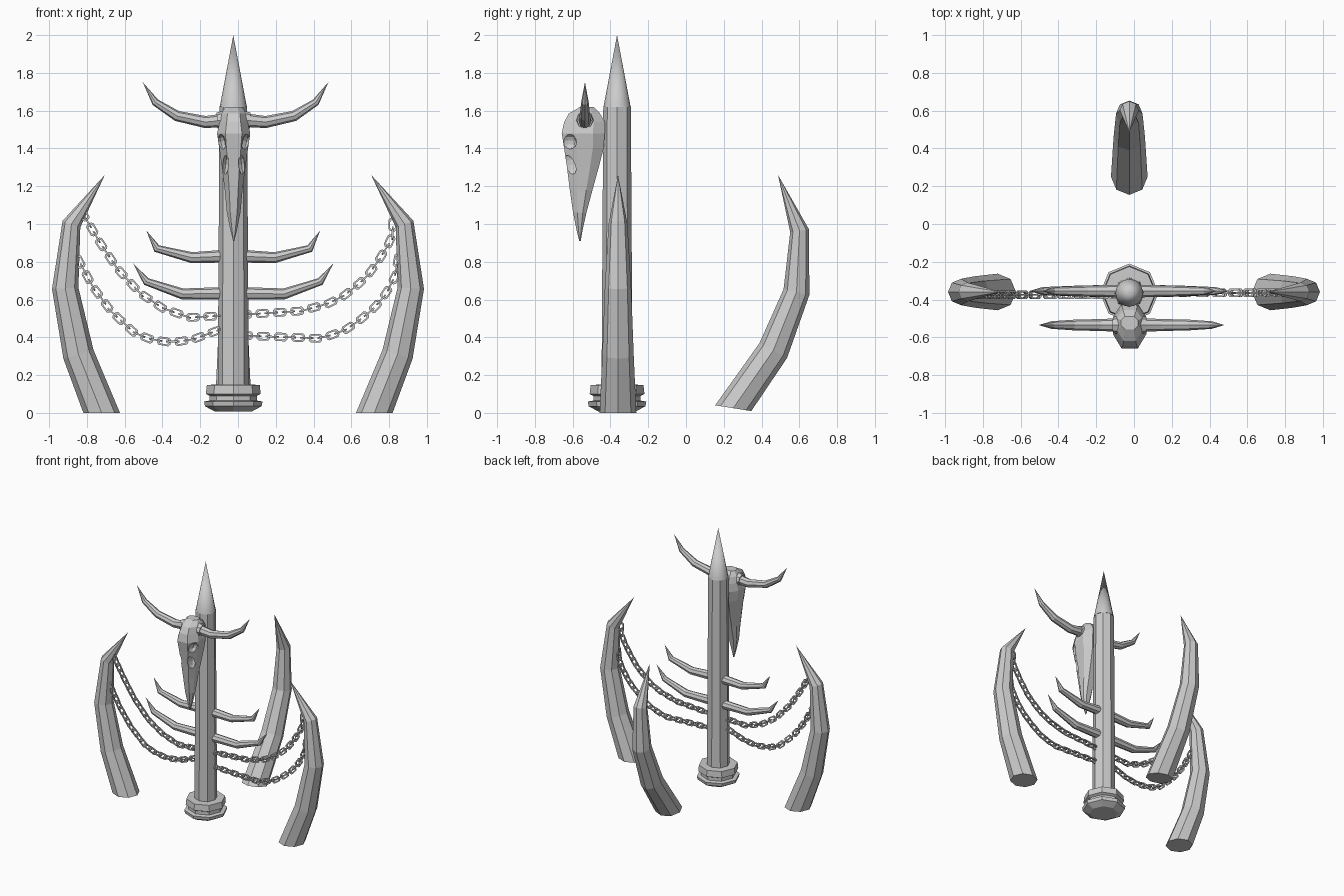
import bpy, bmesh, math
from mathutils import Vector, Matrix

if "Cube" in bpy.data.objects:
    bpy.data.objects.remove(bpy.data.objects["Cube"])

PX, PY = -0.025, -0.365   # post axis


def finish(bm, name):
    bmesh.ops.remove_doubles(bm, verts=bm.verts, dist=1e-4)
    bmesh.ops.recalc_face_normals(bm, faces=bm.faces)
    me = bpy.data.meshes.new(name)
    bm.to_mesh(me)
    bm.free()
    ob = bpy.data.objects.new(name, me)
    bpy.context.collection.objects.link(ob)
    return ob


def skin(bm, rings, closed=False, cap_start=True, cap_end=True):
    vs = [[bm.verts.new(p) for p in r] for r in rings]
    pairs = list(zip(vs, vs[1:])) + ([(vs[-1], vs[0])] if closed else [])
    n = len(rings[0])
    for a, b in pairs:
        for i in range(n):
            j = (i + 1) % n
            bm.faces.new((a[i], a[j], b[j], b[i]))
    if not closed:
        if cap_start:
            bm.faces.new(vs[0])
        if cap_end:
            bm.faces.new(vs[-1])


def sweep(name, pts, radii, normal, sides=8, start=None):
    """Tapered tube along a planar path."""
    pts, n, rings = [Vector(p) for p in pts], Vector(normal), []
    for i, (p, r) in enumerate(zip(pts, radii)):
        d0 = (p - pts[max(i - 1, 0)]).normalized()
        d1 = (pts[min(i + 1, len(pts) - 1)] - p).normalized()
        t = (d0 + d1).normalized()
        if i == 0 and start:
            t = Vector(start).normalized()
        b = t.cross(n)
        rings.append([p + r * (math.cos(a) * n + math.sin(a) * b)
                      for a in (2 * math.pi * k / sides for k in range(sides))])
    bm = bmesh.new()
    skin(bm, rings, cap_start=radii[0] > 0, cap_end=radii[-1] > 0)
    return finish(bm, name)


def lathe(name, profile, sides=8):
    rings = [[(PX + r * math.cos(2 * math.pi * k / sides),
               PY + r * math.sin(2 * math.pi * k / sides), z) for k in range(sides)]
             for z, r in profile]
    bm = bmesh.new()
    skin(bm, rings, cap_end=profile[-1][1] > 0)
    return finish(bm, name)


# Post, pointed tip and stepped foot
lathe("post", [(0.02, 0.083), (1.62, 0.073)])
tip = lathe("post_tip", [(1.62, 0.073), (1.63, 0.07), (2.0, 0)], 16)
for f in tip.data.polygons:
    f.use_smooth = len(f.vertices) < 5
lathe("post_foot", [(0.008, 0.1), (0.035, 0.15), (0.06, 0.155), (0.065, 0.125),
                    (0.09, 0.125), (0.1, 0.145), (0.148, 0.14), (0.15, 0.08)])

# Ground tusks: a mirrored pair and one behind
side_path = [(0.722, 0), (0.845, 0.31), (0.915, 0.66), (0.882, 1.0), (0.705, 1.26)]
tusk_r = [0.097, 0.083, 0.07, 0.05, 0]
for s, side in ((1, "right"), (-1, "left")):
    sweep(side + "_tusk", [(s * x, -0.36, z) for x, z in side_path], tusk_r,
          (0, 1, 0), start=(0, 0, 1))
back_path = [(0.25, 0.025), (0.462, 0.33), (0.585, 0.64), (0.601, 0.965), (0.487, 1.26)]
sweep("back_tusk", [(-0.025, y, z) for y, z in back_path], tusk_r, (1, 0, 0),
      start=(0, 0.16, 1))

# Crossing horns on the post
for name, half, zs in (("upper", (0.46, 0.405, 0.22, 0.08), (0.965, 0.87, 0.822, 0.828)),
                       ("lower", (0.53, 0.46, 0.27, 0.08), (0.79, 0.695, 0.63, 0.632))):
    left = [(PX - h, -0.355, z) for h, z in zip(half, zs)]
    right = [(PX + h, -0.355, z) for h, z in reversed(list(zip(half, zs)))]
    r = [0, 0.021, 0.029, 0.033]
    sweep(name + "_cross_horn", left + right, r + r[::-1], (0, 1, 0))

# Skull body from stacked sections: z, front y, back y, half width
SX = -0.023
sections = [(1.62, -0.56, -0.49, 0.045), (1.585, -0.62, -0.455, 0.065),
            (1.54, -0.645, -0.43, 0.074), (1.48, -0.658, -0.43, 0.088),
            (1.40, -0.645, -0.436, 0.076), (1.30, -0.63, -0.462, 0.062),
            (1.18, -0.615, -0.495, 0.047), (1.06, -0.598, -0.527, 0.036),
            (0.97, -0.58, -0.547, 0.018), (0.91, -0.565, -0.557, 0.003)]
rings = []
for z, yf, yb, w in sections:
    yc, d = (yf + yb) / 2, (yb - yf) / 2
    rings.append([(SX + w * x, yc + d * y, z) for x, y in
                  ((1, -.35), (.5, -1), (-.5, -1), (-1, -.35),
                   (-1, .45), (-.55, 1), (.55, 1), (1, .45))])
bm = bmesh.new()
skin(bm, rings)
skull = finish(bm, "skull")

# Eye sockets and cheek openings
bm = bmesh.new()
for s in (-1, 1):
    for x, y, z, sx, sy, sz, tilt in ((0.068, -0.625, 1.435, 0.03, 0.055, 0.042, 0.25),
                                      (0.042, -0.61, 1.315, 0.019, 0.05, 0.055, -0.12)):
        m = (Matrix.Translation((SX + s * x, y, z)) @ Matrix.Rotation(s * tilt, 4, 'Y')
             @ Matrix.Diagonal((sx, sy, sz, 1)))
        bmesh.ops.create_uvsphere(bm, u_segments=8, v_segments=6, radius=1, matrix=m)
cutter = finish(bm, "socket_cutter")
cutter.hide_render = True
cutter.hide_viewport = True
mod = skull.modifiers.new("sockets", 'BOOLEAN')
mod.operation, mod.object, mod.solver = 'DIFFERENCE', cutter, 'EXACT'

# Skull horns with a root collar
horn = [(0.05, 1.55), (0.16, 1.54), (0.31, 1.572), (0.425, 1.645), (0.492, 1.752)]
for s, side in ((1, "right"), (-1, "left")):
    sweep(side + "_skull_horn", [(SX + 0.01 + s * x, -0.535, z) for x, z in horn],
          [0.036, 0.032, 0.028, 0.02, 0], (0, 1, 0))
    sweep(side + "_horn_collar", [(SX + s * 0.05, -0.535, 1.55), (SX + s * 0.088, -0.535, 1.548)],
          [0.05, 0.042], (0, 1, 0))


def add_link(bm, m):
    """Square-section link with chamfered corners."""
    L, W, c, t = 0.031, 0.018, 0.01, 0.0045
    path = [(L, W - c), (L - c, W), (c - L, W), (-L, W - c),
            (-L, c - W), (c - L, -W), (L - c, -W), (L, c - W)]
    rings = []
    for x, y in path:
        ox, oy = math.copysign(t, x), math.copysign(t, y)
        rings.append([m @ Vector(p) for p in ((x + ox, y + oy, t), (x - ox, y - oy, t),
                                              (x - ox, y - oy, -t), (x + ox, y + oy, -t))])
    skin(bm, rings, closed=True)


def chain(name, pts, y, pitch=0.046):
    pts = [Vector((x, y, z)) for x, z in pts]
    bm = bmesh.new()
    pos, k = pitch / 2, 0
    for a, b in zip(pts, pts[1:]):
        seg = (b - a).length
        d = (b - a) / seg
        while pos < seg:
            n = Vector((0, 1, 0))
            u, v = (n.cross(d), n) if k % 2 == 0 else (n, n.cross(d))
            m = Matrix((d, u, v)).transposed().to_4x4()
            m.translation = a + d * pos
            add_link(bm, m)
            pos, k = pos + pitch, k + 1
        pos -= seg
    finish(bm, name)


# Hanging chains
chain("left_upper_chain", [(-.83, 1.07), (-.73, .9), (-.64, .765), (-.52, .635),
                           (-.40, .555), (-.26, .505), (-.08, .515)], -0.375)
chain("left_lower_chain", [(-.85, .82), (-.77, .67), (-.67, .535), (-.55, .425), (-.47, .392),
                           (-.39, .378), (-.31, .378), (-.235, .39), (-.07, .45)], -0.375)
chain("right_upper_chain", [(.82, 1.02), (.818, .94), (.79, .88), (.74, .8), (.685, .725),
                            (.625, .67), (.56, .62), (.48, .58), (.34, .54), (.03, .52)], -0.365)
chain("right_lower_chain", [(.85, .83), (.83, .72), (.80, .66), (.76, .6), (.715, .55),
                            (.65, .495), (.57, .44), (.49, .41), (.42, .395), (.27, .4),
                            (.03, .41)], -0.365)
